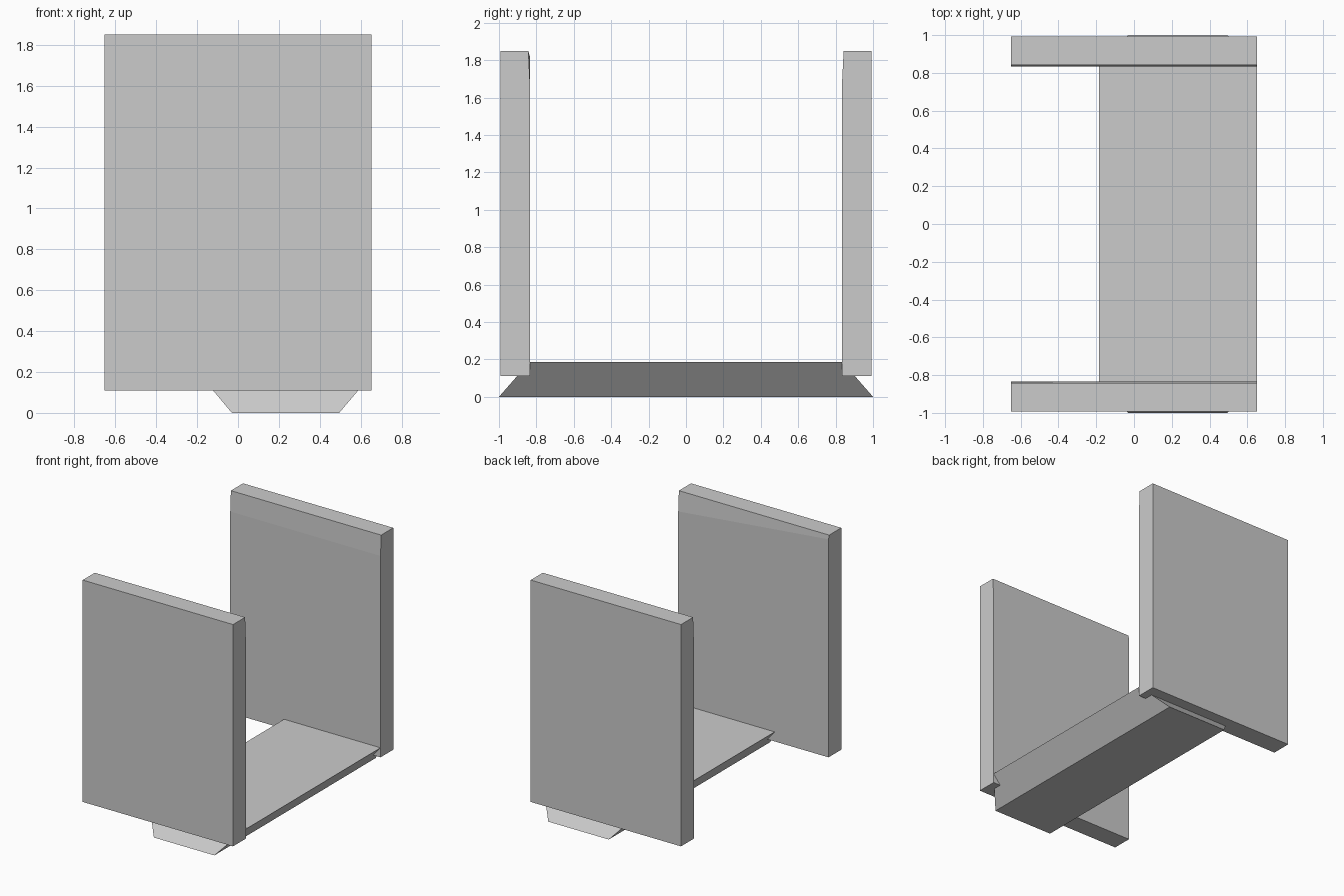
import bpy
import bmesh

cube = bpy.data.objects.get("Cube")
if cube:
    bpy.data.objects.remove(cube, do_unlink=True)

grey = bpy.data.materials.new("plain_grey")
grey.use_nodes = True
colour = (0.6, 0.6, 0.6, 1)
grey.diffuse_color = colour
grey.node_tree.nodes["Principled BSDF"].inputs["Base Color"].default_value = colour


def loft(name, rings):
    """Solid skinned through matching rings of points, capped at both ends."""
    bm = bmesh.new()
    loops = [[bm.verts.new(p) for p in ring] for ring in rings]
    for a, b in zip(loops, loops[1:]):
        for i in range(len(a)):
            j = (i + 1) % len(a)
            bm.faces.new((a[i], a[j], b[j], b[i]))
    bm.faces.new(loops[0])
    bm.faces.new(loops[-1])
    bmesh.ops.recalc_face_normals(bm, faces=bm.faces)
    mesh = bpy.data.meshes.new(name)
    bm.to_mesh(mesh)
    bm.free()
    mesh.materials.append(grey)
    obj = bpy.data.objects.new(name, mesh)
    bpy.context.collection.objects.link(obj)
    return obj


def rectangle(x0, x1, y, z):
    return [(x0, -y, z), (x1, -y, z), (x1, y, z), (x0, y, z)]


# Floor beam: flares sideways towards the top, its ends lean inwards
loft("floor_beam", [rectangle(-0.03, 0.495, 1.0, 0),
                    rectangle(-0.185, 0.652, 0.838, 0.185)])


# Upright panels: the inner face leans back slightly near the top
def panel(name, side, crease_left, crease_right):
    def section(x, crease):
        outline = [(0.993, 0.11), (0.993, 1.85), (0.843, 1.85),
                   (0.835, crease), (0.835, 0.11)]
        return [(x, side * y, z) for y, z in outline]
    loft(name, [section(-0.652, crease_right), section(0.652, crease_left)])


panel("front_panel", -1, 1.69, 1.82)
panel("back_panel", 1, 1.69, 1.69)
